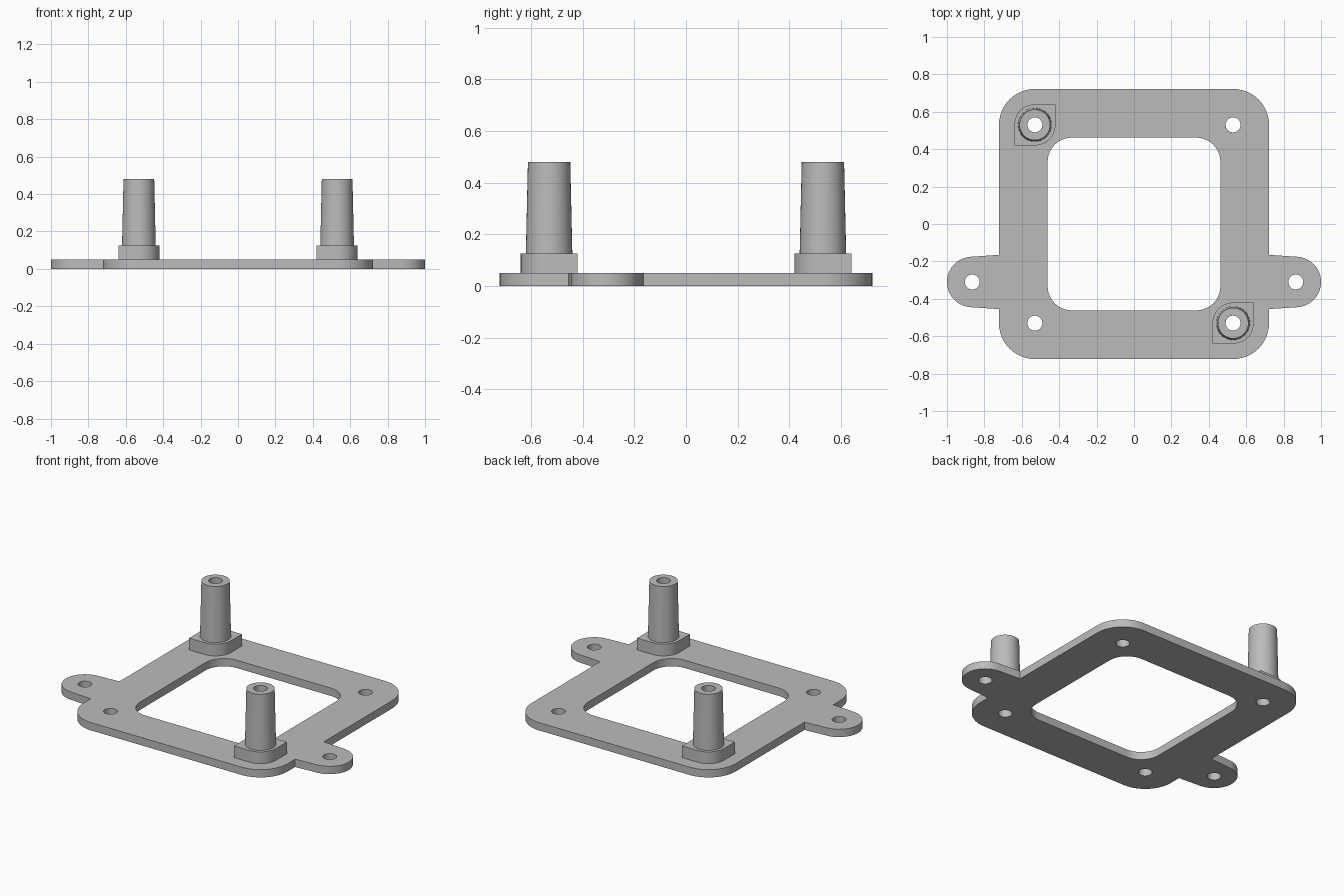
import bpy, bmesh, math

if "Cube" in bpy.data.objects:
    bpy.data.objects.remove(bpy.data.objects["Cube"])

grey = bpy.data.materials.new("mid grey")
grey.diffuse_color = (0.5, 0.5, 0.5, 1)
grey.use_nodes = True
grey.node_tree.nodes["Principled BSDF"].inputs["Base Color"].default_value = grey.diffuse_color

PLATE_TOP, BLOCK_TOP, POST_TOP = 0.05, 0.125, 0.48
HOLE, HOLE_R = 0.53, 0.04
EAR_X, EAR_Y, EAR_R = 0.865, -0.31, 0.135


def arc(cx, cy, r, start, end, steps):
    """Points along an arc, angles in degrees, both ends included."""
    angles = [math.radians(start + (end - start) * i / steps) for i in range(steps + 1)]
    return [(cx + r * math.cos(a), cy + r * math.sin(a)) for a in angles]


def circle(cx, cy, r, steps=40):
    return arc(cx, cy, r, 0, 360, steps)[:-1]


def finish(name, bm):
    bmesh.ops.recalc_face_normals(bm, faces=bm.faces[:])
    mesh = bpy.data.meshes.new(name)
    bm.to_mesh(mesh)
    bm.free()
    mesh.materials.append(grey)
    obj = bpy.data.objects.new(name, mesh)
    bpy.context.collection.objects.link(obj)
    bpy.ops.object.select_all(action='DESELECT')
    obj.select_set(True)
    bpy.context.view_layer.objects.active = obj
    bpy.ops.object.shade_smooth_by_angle(angle=math.radians(30))
    return obj


def prism(name, loops, z0, z1):
    """Extrude an outline (first loop) with holes (other loops) from z0 to z1."""
    bm = bmesh.new()
    edges = []
    for loop in loops:
        vs = [bm.verts.new((x, y, z0)) for x, y in loop]
        edges += [bm.edges.new((v, vs[i - 1])) for i, v in enumerate(vs)]
    bmesh.ops.triangle_fill(bm, edges=edges, use_beauty=True, normal=(0, 0, 1))
    res = bmesh.ops.extrude_face_region(bm, geom=bm.faces[:], use_keep_orig=True)
    top = [v for v in res["geom"] if isinstance(v, bmesh.types.BMVert)]
    bmesh.ops.translate(bm, vec=(0, 0, z1 - z0), verts=top)
    return finish(name, bm)


def lathe(name, cx, cy, profile, steps=40):
    """Spin a closed (radius, z) profile around a vertical axis."""
    bm = bmesh.new()
    rings = [[bm.verts.new((x, y, z)) for x, y in circle(cx, cy, r, steps)]
             for r, z in profile]
    for k, ring in enumerate(rings):
        prev = rings[k - 1]
        for i in range(steps):
            bm.faces.new((prev[i - 1], prev[i], ring[i], ring[i - 1]))
    return finish(name, bm)


# Frame plate: rounded square with a mounting ear on each side
right = (arc(HOLE, -HOLE, 0.192, -90, 0, 12) + [(0.722, -0.455)]
         + arc(EAR_X, EAR_Y, EAR_R, -85, 85, 24) + [(0.722, -0.165)]
         + arc(HOLE, HOLE, 0.192, 0, 90, 12))
outline = right + [(-x, y) for x, y in reversed(right)]

window = []
for n, (sx, sy) in enumerate([(1, 1), (-1, 1), (-1, -1), (1, -1)]):
    window += arc(sx * 0.332, sy * 0.332, 0.13, n * 90, n * 90 + 90, 10)

holes = [circle(sx * HOLE, sy * HOLE, HOLE_R) for sx in (-1, 1) for sy in (-1, 1)]
holes += [circle(sx * EAR_X, EAR_Y, HOLE_R) for sx in (-1, 1)]
prism("frame_plate", [outline, window] + holes, 0, PLATE_TOP)

# Two bored standoffs on opposite corners: leaf-shaped block and tapered post
for side, cx, cy in (("back_left", -HOLE, HOLE), ("front_right", HOLE, -HOLE)):
    h = 0.11
    leaf = ([(cx + h, cy + h)] + arc(cx, cy, h, 90, 180, 12)
            + [(cx - h, cy - h)] + arc(cx, cy, h, 270, 360, 12))
    prism("block_" + side, [leaf, circle(cx, cy, HOLE_R)], PLATE_TOP, BLOCK_TOP)
    lathe("post_" + side, cx, cy,
          [(HOLE_R, BLOCK_TOP), (0.09, BLOCK_TOP), (0.082, POST_TOP), (HOLE_R, POST_TOP)])
